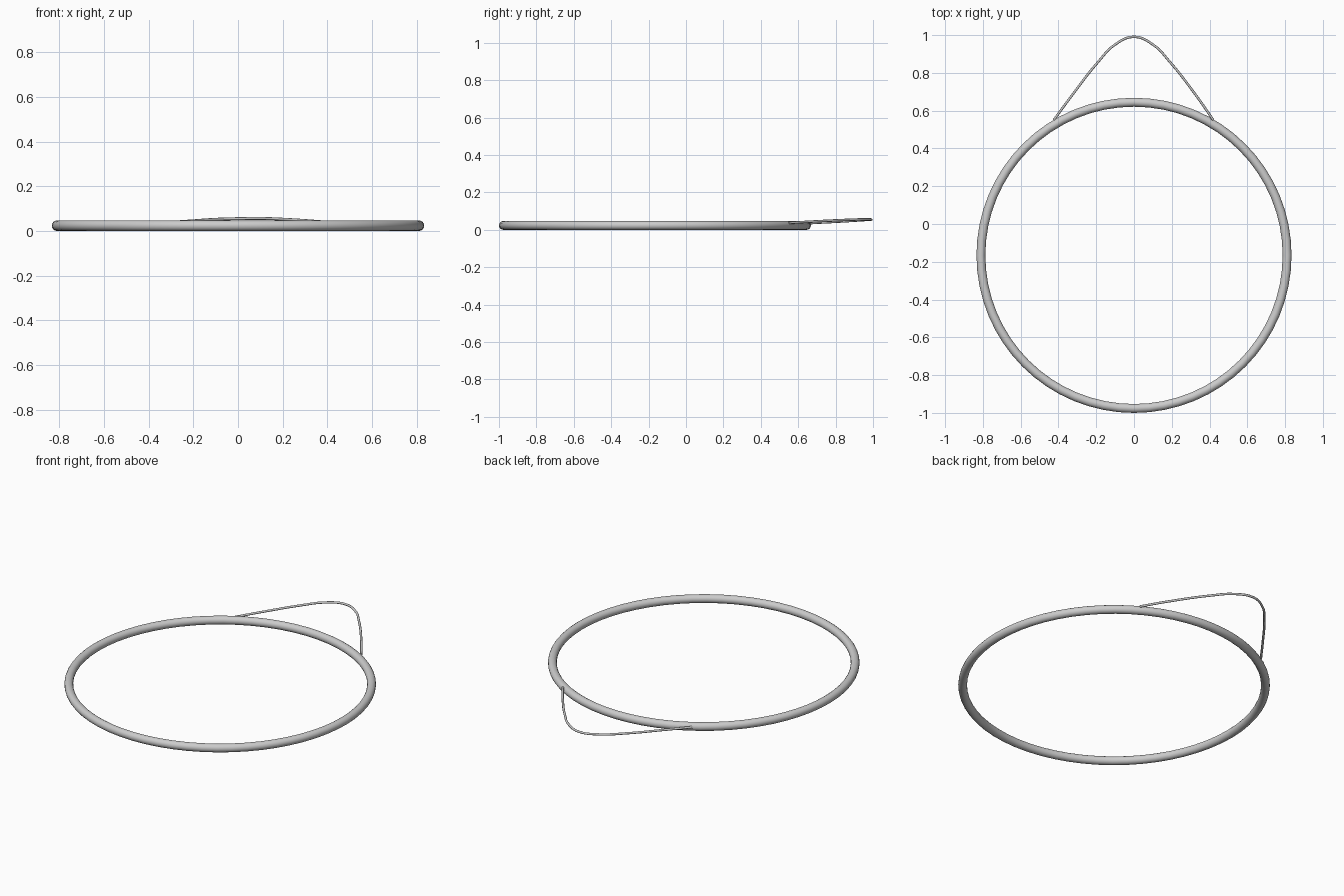
import bpy

if "Cube" in bpy.data.objects:
    bpy.data.objects.remove(bpy.data.objects["Cube"])

RING_Y = -0.166      # ring centre
TUBE = 0.0235        # ring tube radius
WIRE = 0.0065        # hanging wire radius

# Main ring
bpy.ops.mesh.primitive_torus_add(major_radius=0.834 - TUBE, minor_radius=TUBE,
                                 major_segments=64, minor_segments=16,
                                 location=(0, RING_Y, TUBE))
ring = bpy.context.object
ring.name = "ring"
bpy.ops.object.shade_smooth()

# Thin wire loop, slightly twisted so its right leg sits higher
path = [(-0.425, 0.55, 0.029), (-0.335, 0.672, 0.036), (-0.19, 0.858, 0.046),
        (-0.1, 0.95, 0.052), (0, 0.991, 0.055), (0.1, 0.95, 0.056),
        (0.19, 0.858, 0.053), (0.335, 0.672, 0.044), (0.42, 0.55, 0.037)]
curve = bpy.data.curves.new("hanging_loop", 'CURVE')
curve.dimensions = '3D'
curve.bevel_depth = WIRE
curve.bevel_resolution = 2
curve.resolution_u = 5
curve.use_fill_caps = True
spline = curve.splines.new('BEZIER')
spline.bezier_points.add(len(path) - 1)
for point, co in zip(spline.bezier_points, path):
    point.co = co
    point.handle_left_type = point.handle_right_type = 'AUTO'
loop = bpy.data.objects.new("hanging_loop", curve)
bpy.context.collection.objects.link(loop)
